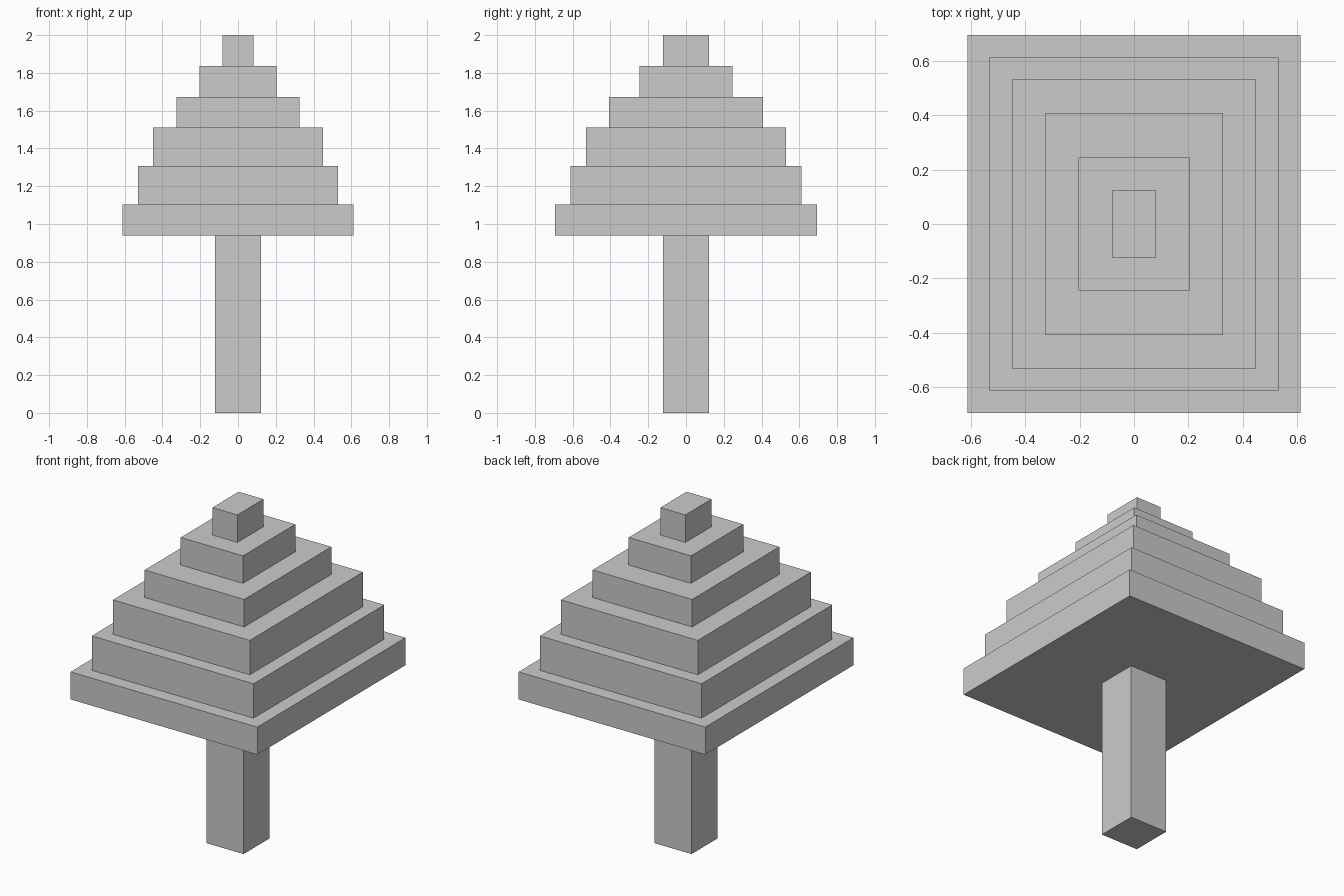
import bpy

if "Cube" in bpy.data.objects:
    bpy.data.objects.remove(bpy.data.objects["Cube"])

U = 2 / 49  # the model sits on a grid of 49 units in height


def box(name, half_x, half_y, z0, z1):
    """Axis-aligned box, sizes in grid units."""
    bpy.ops.mesh.primitive_cube_add(size=1, location=(0, 0, (z0 + z1) / 2 * U))
    ob = bpy.context.object
    ob.name = name
    ob.scale = (2 * half_x * U, 2 * half_y * U, (z1 - z0) * U)
    bpy.ops.object.transform_apply(location=False, rotation=False, scale=True)
    return ob


# Square trunk
box("trunk", 3, 3, 0, 23)

# Stepped foliage: half width, half depth, height of each tier, bottom to top
tiers = [(15, 17, 4), (13, 15, 5), (11, 13, 5), (8, 10, 4), (5, 6, 4), (2, 3, 4)]
z = 23
for i, (hx, hy, h) in enumerate(tiers, 1):
    box(f"foliage_tier_{i}", hx, hy, z, z + h)
    z += h
